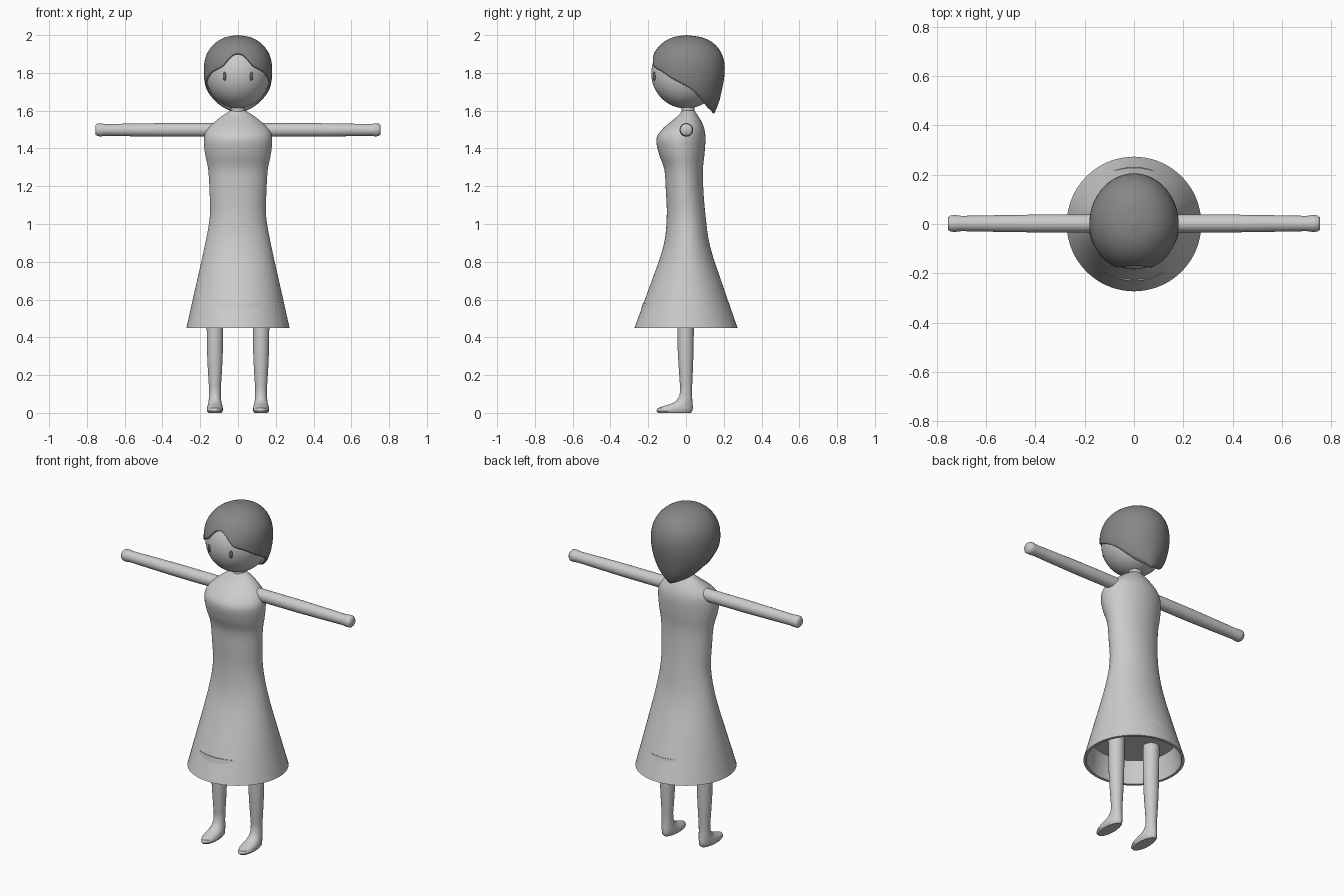
import bpy, bmesh, math
from mathutils import Matrix

if "Cube" in bpy.data.objects:
    bpy.data.objects.remove(bpy.data.objects["Cube"])


def material(name, v):
    m = bpy.data.materials.new(name)
    m.diffuse_color = (v, v, v, 1)
    m.use_nodes = True
    m.node_tree.nodes["Principled BSDF"].inputs["Base Color"].default_value = m.diffuse_color
    return m


LIGHT = material("light grey", 0.60)
HAIR = material("hair grey", 0.24)
EYE = material("eye grey", 0.14)


def finish(name, bm, mat, angle=40):
    bmesh.ops.recalc_face_normals(bm, faces=bm.faces)
    me = bpy.data.meshes.new(name)
    bm.to_mesh(me)
    bm.free()
    ob = bpy.data.objects.new(name, me)
    bpy.context.collection.objects.link(ob)
    me.materials.append(mat)
    bpy.ops.object.select_all(action='DESELECT')
    ob.select_set(True)
    bpy.context.view_layer.objects.active = ob
    bpy.ops.object.shade_smooth_by_angle(angle=math.radians(angle))
    return ob


def spline(rows, steps):
    """Catmull-Rom interpolation between profile rows."""
    out = []
    for i in range(len(rows) - 1):
        a, b = rows[max(i - 1, 0)], rows[i]
        c, d = rows[i + 1], rows[min(i + 2, len(rows) - 1)]
        for s in range(steps):
            t = s / steps
            out.append([0.5 * (2 * q + (r - p) * t + (2 * p - 5 * q + 4 * r - s_) * t * t
                               + (3 * q - p - 3 * r + s_) * t ** 3)
                        for p, q, r, s_ in zip(a, b, c, d)])
    return out + [list(rows[-1])]


def lerp_table(table, x):
    for a, b in zip(table, table[1:]):
        if x <= b[0]:
            t = max(0, (x - a[0]) / (b[0] - a[0]))
            return [p + (q - p) * t for p, q in zip(a[1:], b[1:])]
    return list(table[-1][1:])


def loft(name, rows, mat, n=48, cx=0, matrix=None, angle=40):
    """Rows are (z, half width, front y, back y)."""
    bm = bmesh.new()
    rings = []
    for z, w, f, b in rows:
        cy, ry = (f + b) / 2, (b - f) / 2
        rings.append([bm.verts.new((cx + w * math.cos(2 * math.pi * k / n),
                                    cy + ry * math.sin(2 * math.pi * k / n), z))
                      for k in range(n)])
    for a, b in zip(rings, rings[1:]):
        for k in range(n):
            bm.faces.new((a[k], a[(k + 1) % n], b[(k + 1) % n], b[k]))
    bm.faces.new(rings[0])
    bm.faces.new(rings[-1])
    if matrix:
        bm.transform(matrix)
    return finish(name, bm, mat, angle)


# Dress: hollow hem, then the outer shell up to the collar
hem = [(0.58, 0.23, -0.23, 0.23), (0.45, 0.257, -0.257, 0.257)]
shell = spline([(0.45, .273, -.273, .273), (0.66, .226, -.196, .2), (0.88, .177, -.12, .128),
                (1.04, .149, -.102, .104), (1.18, .151, -.107, .092), (1.29, .158, -.115, .09),
                (1.37, .174, -.143, .098), (1.45, .181, -.157, .103), (1.50, .165, -.127, .098),
                (1.54, .125, -.082, .083), (1.575, .08, -.04, .062), (1.60, .04, -.02, .045)], 4)
loft("dress", hem + shell, LIGHT, 64)

# Neck
loft("neck", [(1.55, .037, -.024, .046), (1.66, .037, -.024, .046)], LIGHT, 32)

# Arms, turned from a vertical profile to point sideways
arm = [(0.10, .036), (0.40, .036), (0.60, .033), (0.70, .031), (0.725, .034),
       (0.745, .033), (0.755, .024)]
for side, name in ((1, "left_arm"), (-1, "right_arm")):
    turn = Matrix.Translation((0, .002, 1.498)) @ Matrix.Rotation(side * math.pi / 2, 4, 'Y')
    loft(name, [(z, r, -r, r) for z, r in arm], LIGHT, 32, matrix=turn, angle=50)

# Legs with bare feet in one sweep
foot = [(0, .034, -.148, .026), (.01, .042, -.157, .034), (.025, .042, -.15, .036),
        (.036, .04, -.12, .036), (.046, .037, -.085, .035), (.06, .034, -.055, .034),
        (.09, .031, -.034, .032)]
leg = foot + spline([(.13, .031, -.031, .032), (.22, .037, -.037, .036),
                     (.34, .042, -.044, .04), (.58, .045, -.047, .043)], 4)
for side, name in ((1, "left_leg"), (-1, "right_leg")):
    loft(name, leg, LIGHT, 32, cx=side * .122)


def ball(name, centre, size, mat, seg=32, rot=0):
    bm = bmesh.new()
    bmesh.ops.create_uvsphere(bm, u_segments=seg, v_segments=seg // 2, radius=1)
    bm.transform(Matrix.Translation(centre) @ Matrix.Rotation(rot, 4, 'Z')
                 @ Matrix.Diagonal((*size, 1)))
    return finish(name, bm, mat, 180)


# Head and eyes
ball("head", (0, 0, 1.797), (.172, .184, .185), LIGHT, 48)
for side, name in ((1, "left_eye"), (-1, "right_eye")):
    ball(name, (side * .071, -.167, 1.782), (.009, .009, .023), EYE, 16, side * .4)

# Hair: outline by height (z, half width, front depth, back depth)
outline = [(1.575, .04, .09, .145), (1.615, .105, .12, .163), (1.65, .138, .14, .176),
           (1.70, .164, .17, .188), (1.76, .178, .19, .2), (1.81, .181, .193, .205),
           (1.855, .178, .19, .203), (1.90, .165, .172, .19), (1.94, .139, .144, .164),
           (1.97, .105, .108, .126), (1.99, .062, .063, .077), (2.0, 0, 0, 0)]
outline = spline(outline, 5)
# Hairline height by angle from the front
hairline = spline([(0, 1.905), (10, 1.897), (20, 1.865), (28, 1.835), (38, 1.82), (50, 1.805),
                   (70, 1.765), (90, 1.73), (105, 1.695), (120, 1.65), (135, 1.615),
                   (155, 1.595), (180, 1.585)], 3)
bm = bmesh.new()
n, m = 96, 28
cols = []
pole = bm.verts.new((0, 0, 2.0))
for k in range(n):
    deg = 360 * k / n
    low = lerp_table(hairline, min(deg, 360 - deg))[0]
    a = math.radians(deg)
    col = []
    for j in range(1, m + 1):
        z = 2.0 - (2.0 - low) * (1 - math.cos(math.pi / 2 * j / m))
        w, f, b = lerp_table(outline, z)
        col.append(bm.verts.new((w * math.sin(a), -math.cos(a) * (f if math.cos(a) > 0 else b), z)))
    cols.append(col)
for k in range(n):
    p, q = cols[k], cols[(k + 1) % n]
    bm.faces.new((pole, p[0], q[0]))
    for j in range(m - 1):
        bm.faces.new((p[j], p[j + 1], q[j + 1], q[j]))
hair = finish("hair", bm, HAIR, 60)
solid = hair.modifiers.new("thickness", 'SOLIDIFY')
solid.thickness = 0.014
solid.offset = -1
